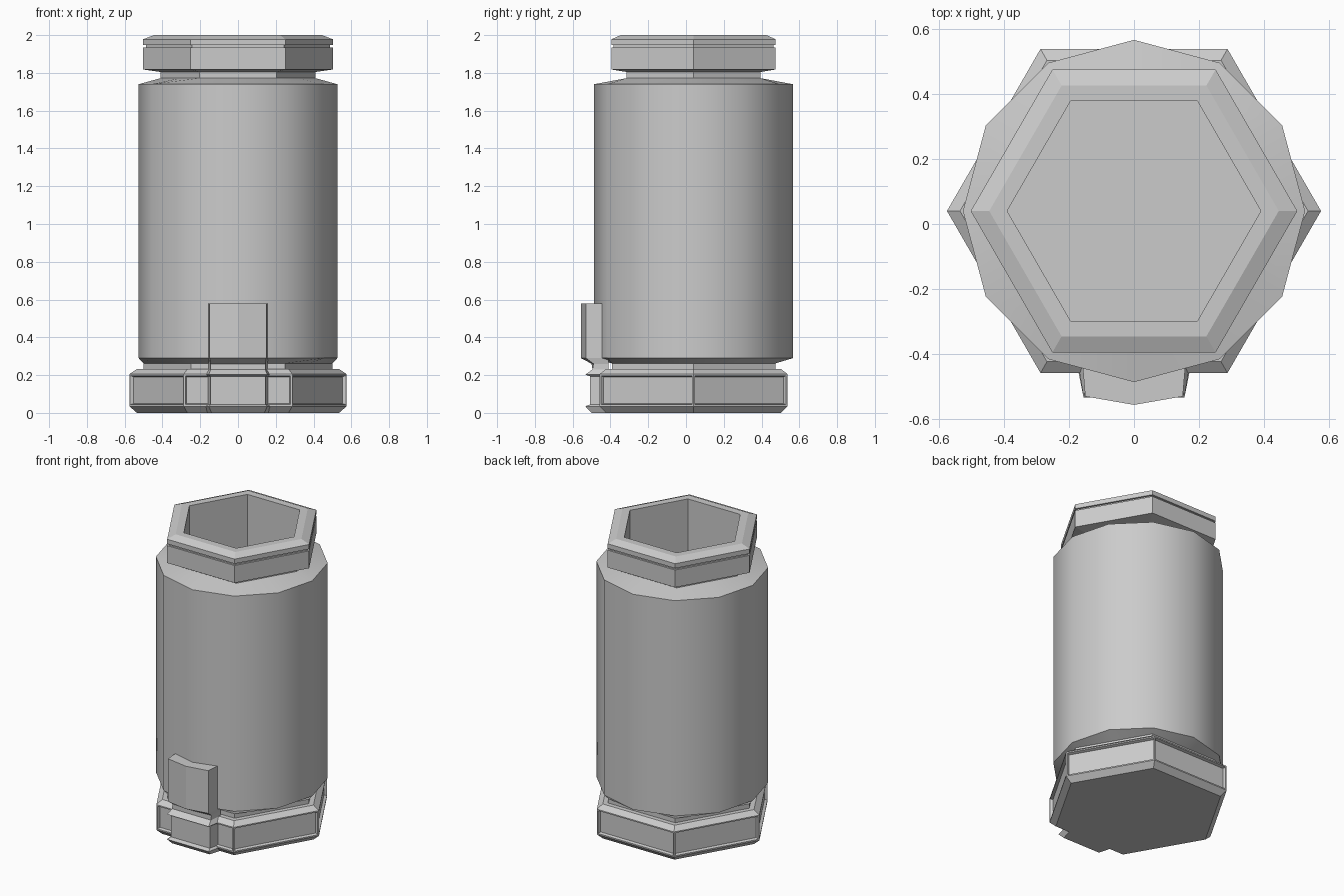
import bpy, bmesh, math

if "Cube" in bpy.data.objects:
    bpy.data.objects.remove(bpy.data.objects["Cube"])

CY = 0.04  # centre line of all the rings


def ring(radius, z, kind):
    """kind 6: hexagon, 12: dodecagon, 'h12': hexagon with edge midpoints."""
    n = 6 if kind == 6 else 12
    pts = []
    for i in range(n):
        a = 2 * math.pi * i / n
        r = radius * math.cos(math.pi / 6) if kind == 'h12' and i % 2 else radius
        pts.append((r * math.cos(a), CY + r * math.sin(a), z))
    return pts


def loft(name, rings, cap_start=False, cap_end=False, panel=None):
    """Skin a list of counter-clockwise rings; panel is the ring gap to inset."""
    bm = bmesh.new()
    loops = [[bm.verts.new(p) for p in r] for r in rings]
    panels = []
    for k, (a, b) in enumerate(zip(loops, loops[1:])):
        n = len(a)
        for i in range(n):
            j = (i + 1) % n
            f = bm.faces.new((a[i], a[j], b[j], b[i]))
            if k == panel:
                panels.append(f)
    if cap_start:
        bm.faces.new(loops[0][::-1])
    if cap_end:
        bm.faces.new(loops[-1])
    bm.normal_update()
    if panels:
        bmesh.ops.inset_individual(bm, faces=panels, thickness=0.012, depth=0)
        bmesh.ops.inset_individual(bm, faces=panels, thickness=0.008, depth=-0.018)
    mesh = bpy.data.meshes.new(name)
    bm.to_mesh(mesh)
    bm.free()
    obj = bpy.data.objects.new(name, mesh)
    bpy.context.collection.objects.link(obj)
    return obj


# hexagonal foot with recessed side panels and a short neck
loft("base", [ring(r, z, 6) for r, z in
              [(0.535, 0), (0.575, 0.035), (0.575, 0.205), (0.535, 0.232),
               (0.50, 0.232), (0.50, 0.262)]], cap_start=True, panel=1)

# twelve-sided barrel blending into hexagonal necks
body = loft("body", [ring(0.50, 0.262, 'h12'), ring(0.526, 0.29, 12),
                     ring(0.526, 1.74, 12), ring(0.41, 1.772, 'h12')])
for o in bpy.context.selected_objects:
    o.select_set(False)
body.select_set(True)
bpy.context.view_layer.objects.active = body
bpy.ops.object.shade_smooth_by_angle(angle=math.radians(35))

# hexagonal collar with a groove, bevelled rim and deep hollow inside
loft("collar", [ring(r, z, 6) for r, z in
                [(0.41, 1.765), (0.41, 1.805), (0.502, 1.818), (0.502, 1.935),
                 (0.488, 1.935), (0.488, 1.947), (0.502, 1.947), (0.502, 1.978),
                 (0.445, 2.0), (0.39, 2.0), (0.39, 0.25)]], cap_end=True)

# front clip: height, front half width, back half width, front y, middle y
sections = [(0.00, 0.140, 0.165, -0.500, -0.500),
            (0.035, 0.155, 0.180, -0.533, -0.533),
            (0.045, 0.145, 0.165, -0.507, -0.507),
            (0.193, 0.145, 0.165, -0.507, -0.507),
            (0.203, 0.155, 0.175, -0.533, -0.533),
            (0.230, 0.145, 0.155, -0.495, -0.495),
            (0.260, 0.145, 0.155, -0.490, -0.500),
            (0.290, 0.150, 0.160, -0.530, -0.556),
            (0.578, 0.150, 0.160, -0.530, -0.556)]
loft("front_clip", [[(-wb, -0.41, z), (-w, y, z), (0, ym, z), (w, y, z), (wb, -0.41, z)]
                    for z, w, wb, y, ym in sections], cap_start=True, cap_end=True)
